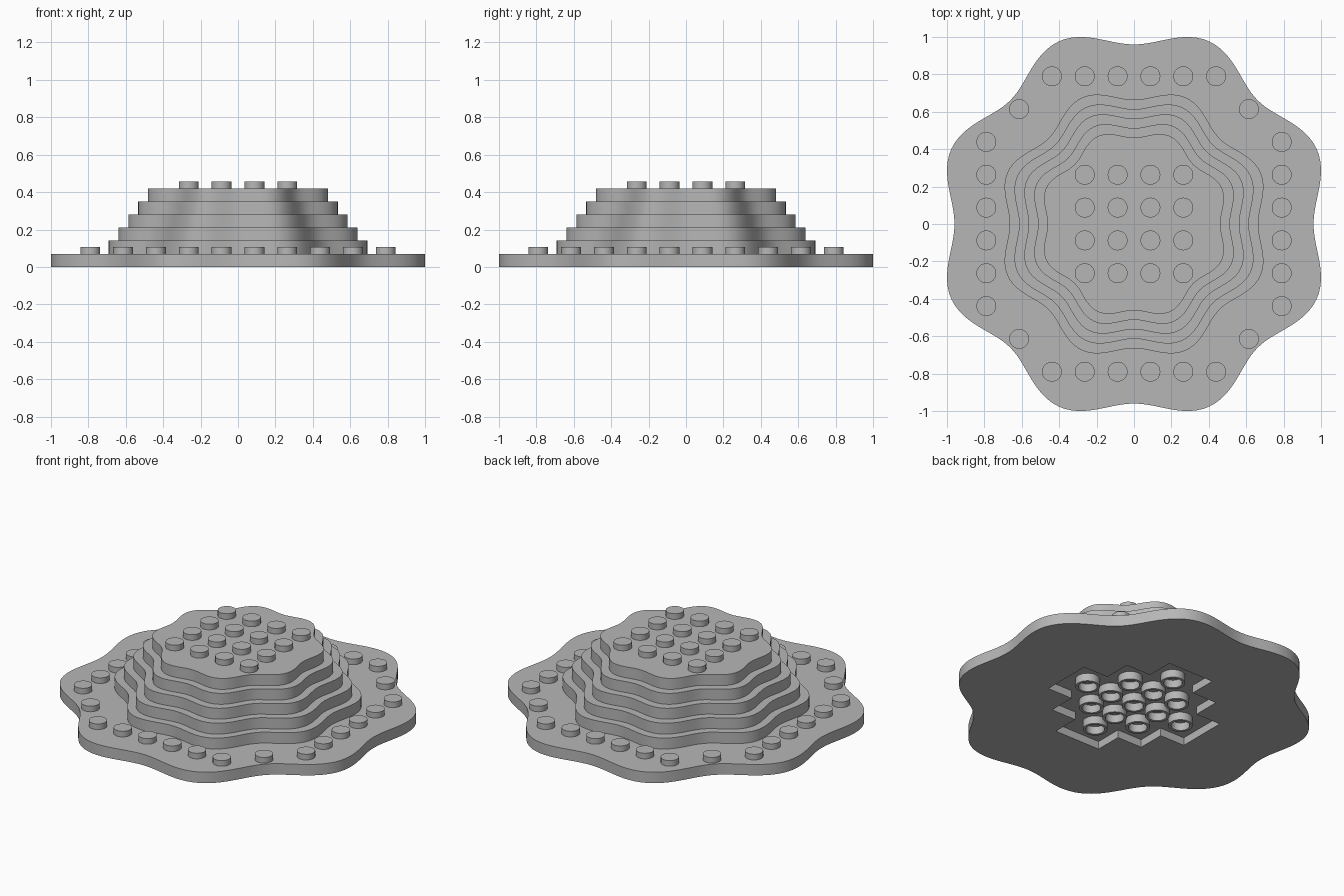
import bpy, bmesh, math
from mathutils import Matrix, Vector

if "Cube" in bpy.data.objects:
    bpy.data.objects.remove(bpy.data.objects["Cube"], do_unlink=True)

PITCH = 0.1755     # stud spacing
STEP = 0.07        # height of each layer
STUD_R, STUD_H = 0.053, 0.036
RECESS = 0.05      # depth of the underside pocket

GREY = (0.47, 0.47, 0.47, 1)
mat = bpy.data.materials.new("light grey plastic")
mat.use_nodes = True
mat.diffuse_color = GREY
mat.node_tree.nodes["Principled BSDF"].inputs["Base Color"].default_value = GREY


def finish(name, bm):
    """Turn a bmesh into a shaded object."""
    bmesh.ops.recalc_face_normals(bm, faces=bm.faces)
    mesh = bpy.data.meshes.new(name)
    bm.to_mesh(mesh)
    bm.free()
    mesh.materials.append(mat)
    obj = bpy.data.objects.new(name, mesh)
    bpy.context.collection.objects.link(obj)
    return obj


def smooth(obj):
    bpy.ops.object.select_all(action='DESELECT')
    obj.select_set(True)
    bpy.context.view_layer.objects.active = obj
    bpy.ops.object.shade_smooth_by_angle(angle=math.radians(30))


def prism(name, outline, z0, z1):
    """Extrude a closed outline between two heights."""
    bm = bmesh.new()
    face = bm.faces.new([bm.verts.new((x, y, z0)) for x, y in outline])
    top = bmesh.ops.extrude_face_region(bm, geom=[face], use_keep_orig=True)
    moved = [v for v in top["geom"] if isinstance(v, bmesh.types.BMVert)]
    bmesh.ops.translate(bm, vec=(0, 0, z1 - z0), verts=moved)
    return finish(name, bm)


def wavy(scale, count=192):
    """Eight-lobed outline, with slightly deeper dips on the diagonals."""
    points = []
    for i in range(count):
        a = math.tau * i / count
        r = scale * (1.0015 - 0.054 * math.cos(8 * a) + 0.0125 * math.cos(4 * a))
        points.append((r * math.cos(a), r * math.sin(a)))
    return points


def studs(name, spots, z):
    bm = bmesh.new()
    for x, y in spots:
        bmesh.ops.create_cone(bm, cap_ends=True, segments=40, radius1=STUD_R, radius2=STUD_R,
                              depth=STUD_H, matrix=Matrix.Translation((x, y, z + STUD_H / 2)))
    smooth(finish(name, bm))


# Wavy base plate with a stepped diamond pocket underneath
base = prism("base_plate", wavy(1), 0, STEP)
w = 0.92
quarter = [(2 + w, w), (1 + w, w), (1 + w, 1 + w), (w, 1 + w), (w, 2 + w)]
steps = []
for k in range(4):
    turn = Matrix.Rotation(k * math.pi / 2, 2)
    steps += [tuple(turn @ Vector(p) * PITCH) for p in quarter]
cutter = prism("pocket_cutter", steps, -RECESS, RECESS)
cutter.hide_render = True
cut = base.modifiers.new("pocket", 'BOOLEAN')
cut.operation, cut.solver, cut.object = 'DIFFERENCE', 'EXACT', cutter
bpy.context.view_layer.objects.active = base
bpy.ops.object.modifier_apply(modifier=cut.name)
bpy.data.objects.remove(cutter, do_unlink=True)
smooth(base)

# Shrinking tiers
for i in range(5):
    tier = prism(f"tier_{i + 1}", wavy(0.692 - 0.0528 * i), STEP * (i + 1), STEP * (i + 2))
    smooth(tier)

# Studs on the top tier
four = [(i - 1.5) * PITCH for i in range(4)]
studs("top_studs", [(x, y) for x in four for y in four], STEP * 6)

# Ring of studs round the base: four sides of six, plus one per corner
ring = []
for k in range(4):
    turn = Matrix.Rotation(k * math.pi / 2, 2)
    side = [(i - 2.5, 4.5) for i in range(6)] + [(3.5, 3.5)]
    ring += [tuple(turn @ Vector(p) * PITCH) for p in side]
studs("base_studs", ring, STEP)

# Hollow tubes in the pocket, in a diamond
bm = bmesh.new()
SEG = 40
profile = [(0.071, RECESS), (0.071, 0), (0.054, 0), (0.054, RECESS)]
for i in range(-2, 3):
    for j in range(-2, 3):
        if abs(i) + abs(j) > 2:
            continue
        loops = [[bm.verts.new((i * PITCH + r * math.cos(math.tau * s / SEG),
                                j * PITCH + r * math.sin(math.tau * s / SEG), z))
                  for s in range(SEG)] for r, z in profile]
        for a, b in zip(loops, loops[1:] + loops[:1]):
            for s in range(SEG):
                n = (s + 1) % SEG
                bm.faces.new((a[s], a[n], b[n], b[s]))
smooth(finish("underside_tubes", bm))
